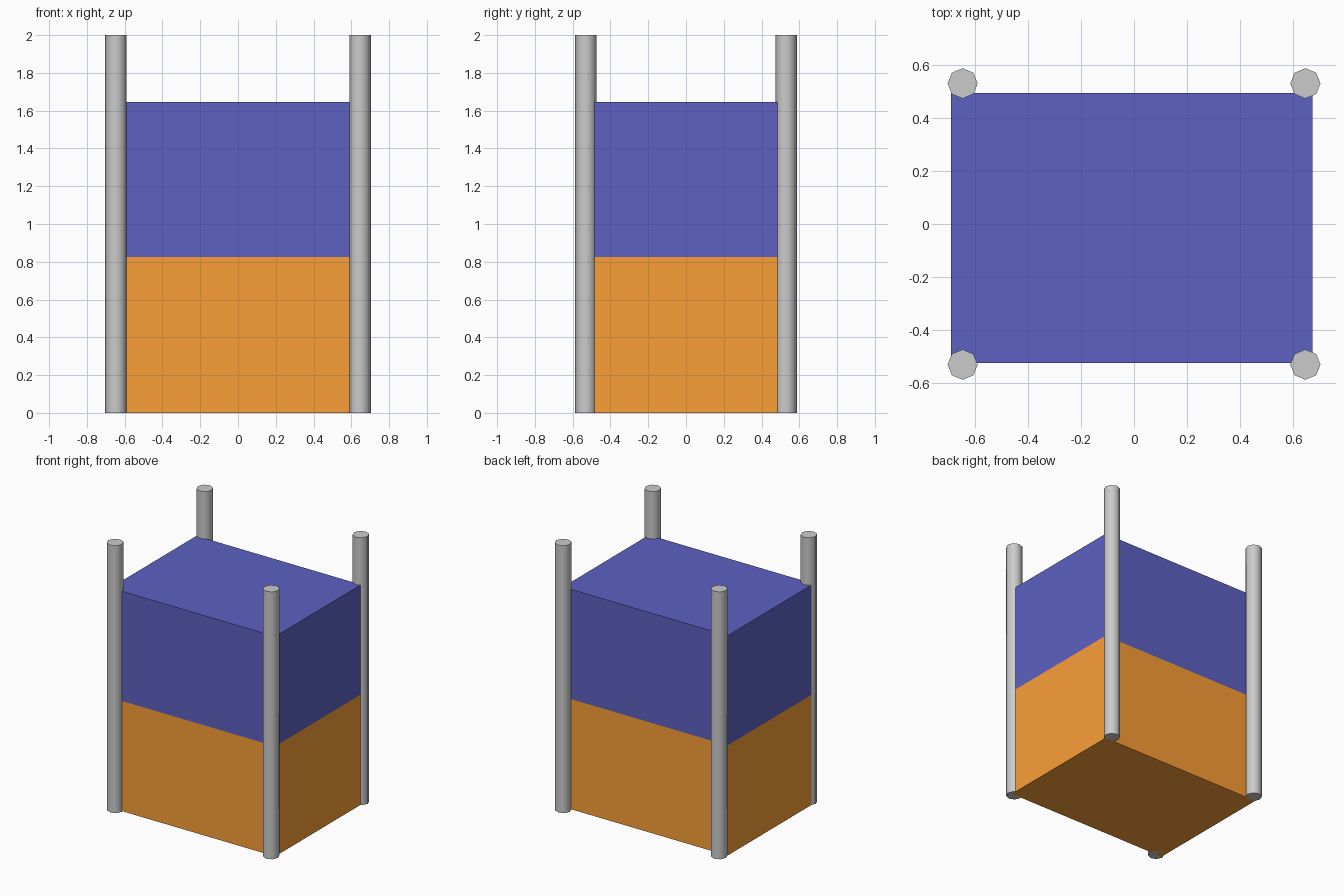
import bpy

if "Cube" in bpy.data.objects:
    bpy.data.objects.remove(bpy.data.objects["Cube"])

POST_X, POST_Y, POST_R, HEIGHT = 0.646, 0.53, 0.057, 2.0


def material(name, rgb):
    mat = bpy.data.materials.new(name)
    mat.diffuse_color = (*rgb, 1)
    mat.use_nodes = True
    mat.node_tree.nodes["Principled BSDF"].inputs["Base Color"].default_value = mat.diffuse_color
    return mat


def box(name, x, y, z, mat):
    # Axis-aligned box from (min, max) ranges
    bpy.ops.mesh.primitive_cube_add(size=1)
    obj = bpy.context.object
    obj.name = name
    obj.location = [(a + b) / 2 for a, b in (x, y, z)]
    obj.scale = [b - a for a, b in (x, y, z)]
    bpy.ops.object.transform_apply(location=False, rotation=False, scale=True)
    obj.data.materials.append(mat)


def post(name, x, y):
    # Eight-sided upright with a smooth side
    bpy.ops.mesh.primitive_cylinder_add(vertices=8, radius=POST_R, depth=HEIGHT,
                                        location=(x, y, HEIGHT / 2))
    bpy.context.object.name = name
    bpy.ops.object.shade_smooth_by_angle(angle=0.9)


# Stacked blocks, slightly off centre between the posts
span_x, span_y = (-0.69, 0.673), (-0.523, 0.494)
box("lower_block", span_x, span_y, (0, 0.824), material("orange", (0.96, 0.347, 0.038)))
box("upper_block", span_x, span_y, (0.824, 1.645), material("blue", (0.107, 0.12, 0.539)))

# Four corner posts
for depth_name, sy in (("front", -1), ("back", 1)):
    for side_name, sx in (("left", -1), ("right", 1)):
        post(f"{depth_name}_{side_name}_post", sx * POST_X, sy * POST_Y)
